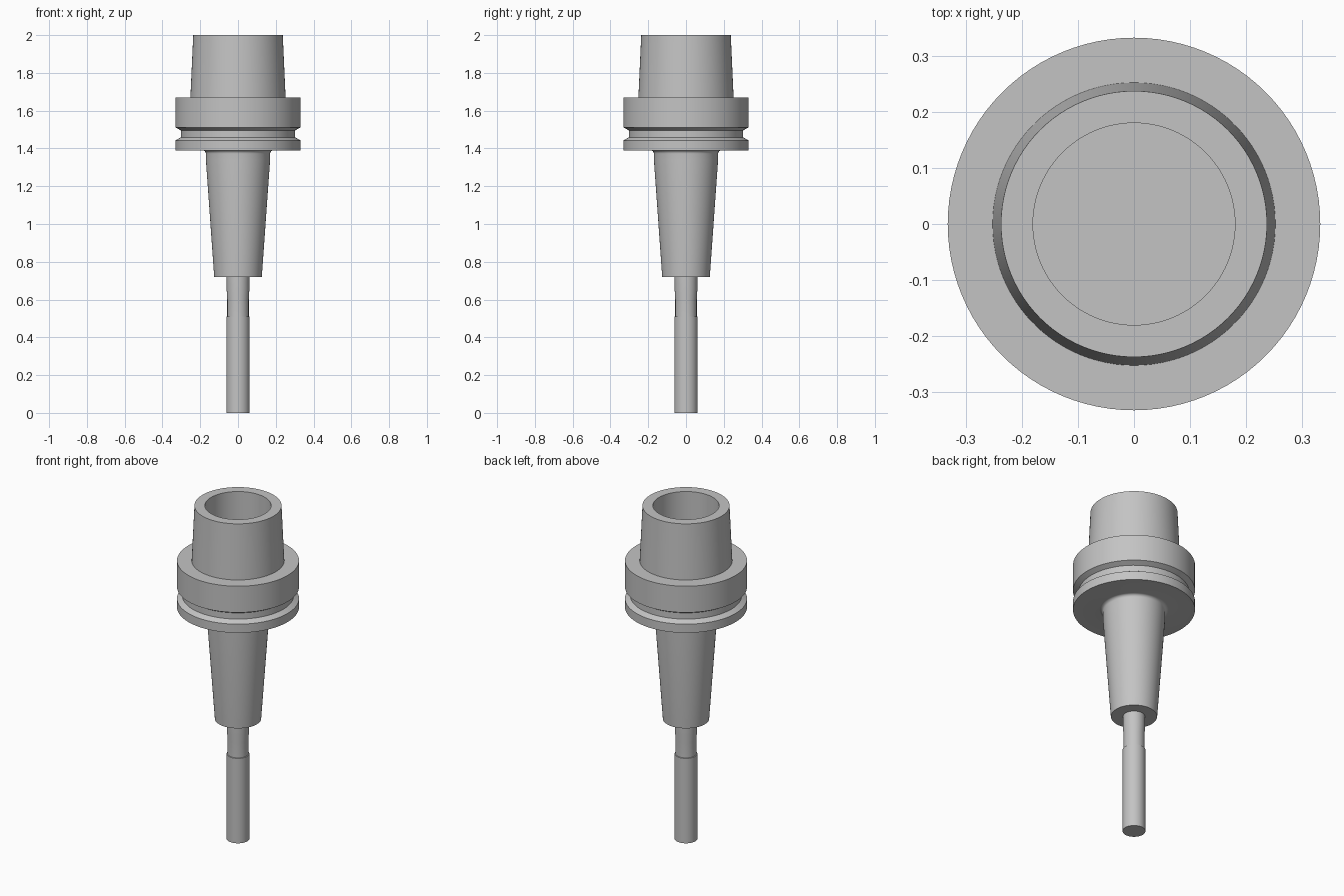
import bpy, math

old = bpy.data.objects.get("Cube")
if old:
    bpy.data.objects.remove(old, do_unlink=True)

# One plain grey metal
steel = bpy.data.materials.new("grey_steel")
steel.use_nodes = True
GREY = (0.55, 0.55, 0.55, 1.0)
steel.diffuse_color = GREY
steel.node_tree.nodes["Principled BSDF"].inputs["Base Color"].default_value = GREY


def lathe(name, profile, segments=96):
    """Closed solid of revolution from (radius, z) points, listed bottom to top."""
    verts, faces = [], []
    for r, z in profile:
        for i in range(segments):
            a = 2 * math.pi * i / segments
            verts.append((r * math.cos(a), r * math.sin(a), z))
    for k in range(len(profile) - 1):
        lo, hi = k * segments, (k + 1) * segments
        for i in range(segments):
            j = (i + 1) % segments
            faces.append((lo + i, lo + j, hi + j, hi + i))
    # End caps
    last = (len(profile) - 1) * segments
    faces.append(tuple(reversed(range(segments))))
    faces.append(tuple(range(last, last + segments)))
    mesh = bpy.data.meshes.new(name)
    mesh.from_pydata(verts, [], faces)
    mesh.materials.append(steel)
    obj = bpy.data.objects.new(name, mesh)
    bpy.context.collection.objects.link(obj)
    bpy.ops.object.select_all(action="DESELECT")
    obj.select_set(True)
    bpy.context.view_layer.objects.active = obj
    bpy.ops.object.shade_smooth_by_angle(angle=math.radians(25))
    return obj


# Cutting rod with a slightly relieved neck
lathe("cutting_rod", [(0.062, 0), (0.062, 0.51), (0.057, 0.511),
                      (0.057, 0.60), (0.06, 0.65), (0.06, 0.73)], 64)

# Fillet where the tapered nose meets the flange
R = 0.018
fillet = [(0.17 + R * (1 - math.cos(t)), 1.372 + R * math.sin(t))
          for t in (math.pi / 2 * k / 6 for k in range(7))]

# Tapered nose, grooved flange, tapered shank and blind bore
lathe("tool_holder",
      [(0.126, 0.72), (0.17, 1.34)] + fillet +
      [(0.332, 1.39), (0.332, 1.442), (0.303, 1.459), (0.303, 1.496),
       (0.332, 1.512), (0.332, 1.67), (0.252, 1.67), (0.237, 2.0),
       (0.18, 2.0), (0.18, 1.65)])
